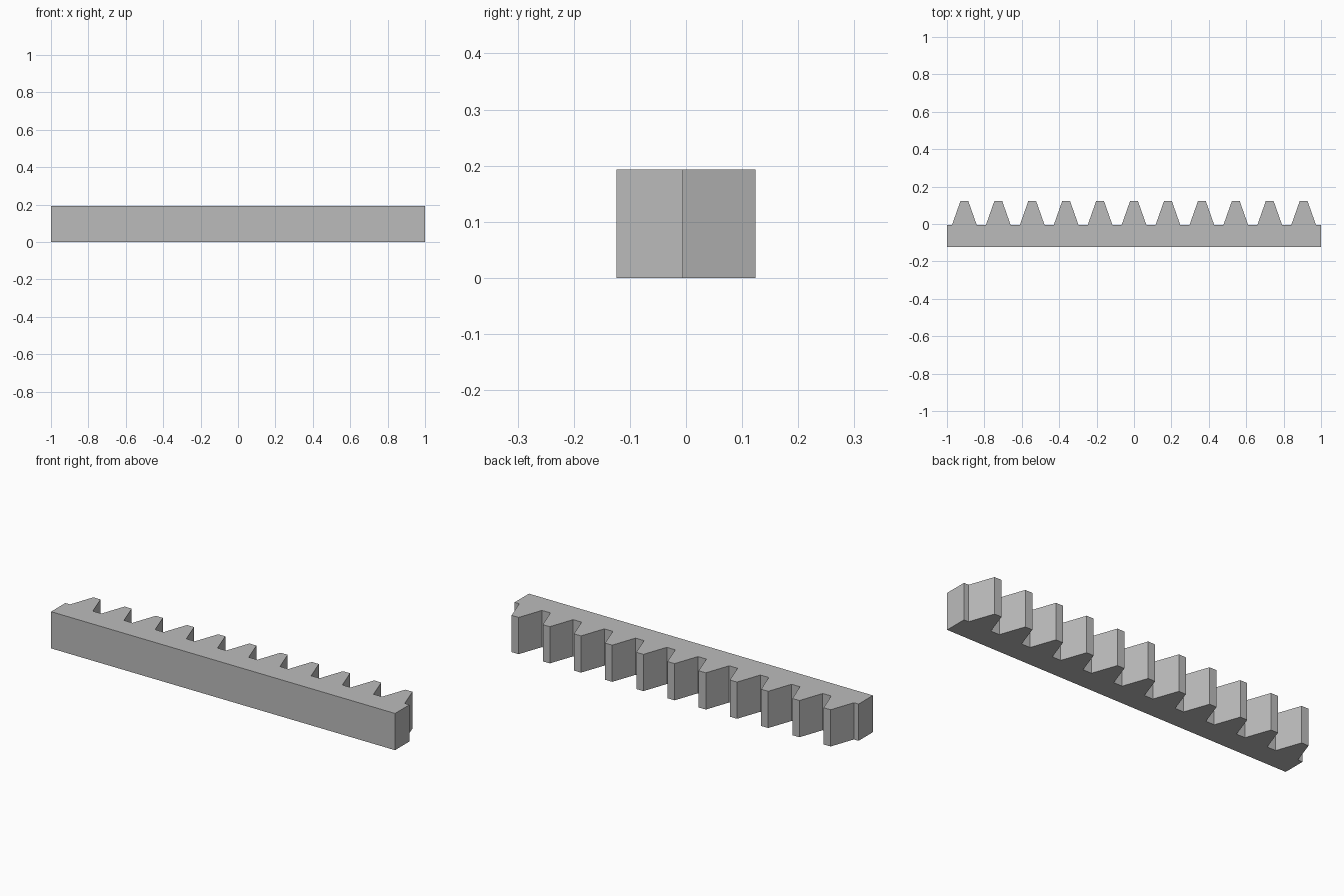
import bpy
import bmesh

cube = bpy.data.objects.get("Cube")
if cube:
    bpy.data.objects.remove(cube, do_unlink=True)

# Plain grey metal
GREY = (0.5, 0.5, 0.5, 1.0)
metal = bpy.data.materials.new("grey_metal")
metal.use_nodes = True
metal.diffuse_color = GREY
metal.node_tree.nodes["Principled BSDF"].inputs["Base Color"].default_value = GREY

# Rack dimensions
HALF_LENGTH = 1.0
HEIGHT = 0.193
BACK, ROOT, TIP = -0.124, -0.005, 0.124
TEETH, PITCH = 11, 0.1814
ROOT_HALF, TIP_HALF = 0.066, 0.0205

# Outline: straight front bar, then the row of teeth along the back
outline = [(-HALF_LENGTH, ROOT), (-HALF_LENGTH, BACK),
           (HALF_LENGTH, BACK), (HALF_LENGTH, ROOT)]
for i in reversed(range(TEETH)):
    x = (i - (TEETH - 1) / 2) * PITCH
    outline += [(x + ROOT_HALF, ROOT), (x + TIP_HALF, TIP),
                (x - TIP_HALF, TIP), (x - ROOT_HALF, ROOT)]

# Extrude the outline upwards
bm = bmesh.new()
base = bm.faces.new([bm.verts.new((x, y, 0)) for x, y in outline])
extruded = bmesh.ops.extrude_face_region(bm, geom=[base], use_keep_orig=True)
top_verts = [g for g in extruded["geom"] if isinstance(g, bmesh.types.BMVert)]
bmesh.ops.translate(bm, verts=top_verts, vec=(0, 0, HEIGHT))
bmesh.ops.recalc_face_normals(bm, faces=bm.faces)

mesh = bpy.data.meshes.new("gear_rack")
bm.to_mesh(mesh)
bm.free()
mesh.materials.append(metal)
bpy.context.collection.objects.link(bpy.data.objects.new("gear_rack", mesh))
